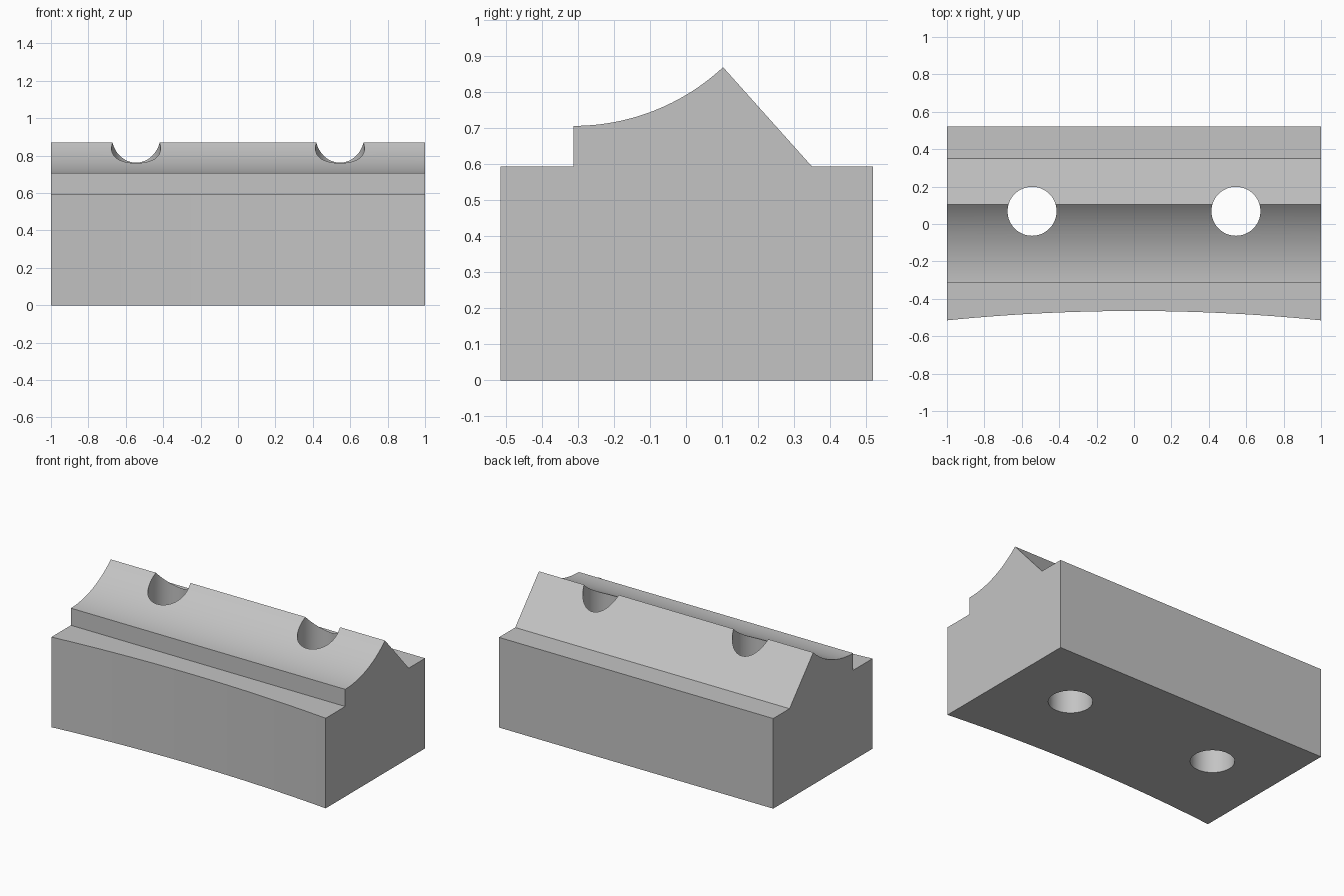
import bpy
import bmesh
from math import sin, cos, asin, radians
from mathutils import Vector

cube = bpy.data.objects.get("Cube")
if cube:
    bpy.data.objects.remove(cube, do_unlink=True)

grey = bpy.data.materials.new("plain grey")
grey.use_nodes = True
colour = (0.55, 0.55, 0.55, 1)
grey.diffuse_color = colour
grey.node_tree.nodes["Principled BSDF"].inputs["Base Color"].default_value = colour


def prism(name, outline, direction):
    """Extrude a closed outline of 3D points along a direction."""
    bm = bmesh.new()
    face = bm.faces.new([bm.verts.new(p) for p in outline])
    grown = bmesh.ops.extrude_face_region(bm, geom=[face])["geom"]
    top = [v for v in grown if isinstance(v, bmesh.types.BMVert)]
    bmesh.ops.translate(bm, verts=top, vec=Vector(direction))
    bmesh.ops.recalc_face_normals(bm, faces=bm.faces)
    mesh = bpy.data.meshes.new(name)
    bm.to_mesh(mesh)
    bm.free()
    mesh.materials.append(grey)
    obj = bpy.data.objects.new(name, mesh)
    bpy.context.collection.objects.link(obj)
    return obj


def arc(cu, cv, radius, start, end, steps):
    angles = [start + (end - start) * i / steps for i in range(steps + 1)]
    return [(cu + radius * sin(a), cv + radius * cos(a)) for a in angles]


# Block profile with stepped front, hollow upper slope and straight back slope
ledge, back = 0.594, 0.52
radius = 0.61
sweep = asin(0.415 / radius)
hollow = arc(-0.312, 0.707 + radius, radius, radians(180), radians(180) - sweep, 24)
profile = [(-0.6, 0), (-0.6, ledge), (-0.312, ledge)] + hollow
profile += [(0.35, ledge), (back, ledge), (back, 0)]
block = prism("clamp_block", [(-1, y, z) for y, z in profile], (2, 0, 0))

# Shallow concave front cutter
bow = 10.025
half = asin(1.05 / bow)
curve = arc(0, -0.465 - bow, bow, -half, half, 32)
outline = [(x, y, -0.1) for x, y in curve] + [(1.05, -0.9, -0.1), (-1.05, -0.9, -0.1)]
cutters = [prism("front_cutter", outline, (0, 0, 1.2))]

# Vertical bolt hole cutters
for side, x in (("left", 0.545), ("right", -0.545)):
    ring = arc(x, 0.068, 0.131, 0, radians(360), 64)[:-1]
    cutters.append(prism(side + "_hole_cutter", [(u, v, -0.1) for u, v in ring], (0, 0, 1.2)))

# Cut the block
bpy.ops.object.select_all(action="DESELECT")
bpy.context.view_layer.objects.active = block
block.select_set(True)
for cutter in cutters:
    cut = block.modifiers.new(cutter.name, "BOOLEAN")
    cut.operation = "DIFFERENCE"
    cut.solver = "EXACT"
    cut.object = cutter
    bpy.ops.object.modifier_apply(modifier=cut.name)
    bpy.data.objects.remove(cutter, do_unlink=True)

bpy.ops.object.shade_smooth_by_angle(angle=radians(25))
